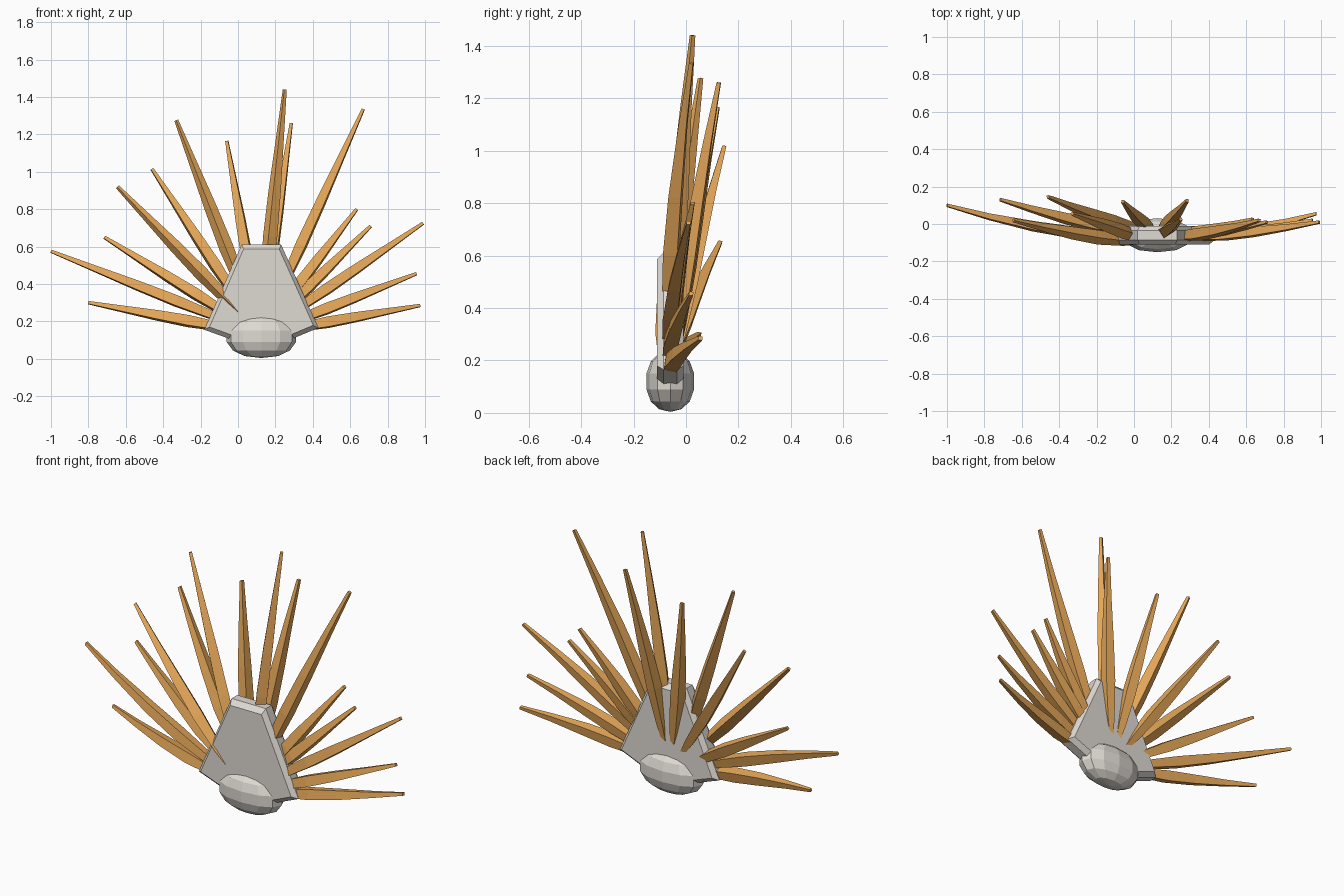
import bpy, bmesh, math
from mathutils import Vector

if "Cube" in bpy.data.objects:
    bpy.data.objects.remove(bpy.data.objects["Cube"], do_unlink=True)


def material(name, rgb):
    m = bpy.data.materials.new(name)
    m.use_nodes = True
    m.diffuse_color = (*rgb, 1)
    m.node_tree.nodes["Principled BSDF"].inputs["Base Color"].default_value = (*rgb, 1)
    return m


amber = material("amber", (0.79, 0.39, 0.10))
stone = material("warm_grey", (0.74, 0.70, 0.65))


def finish(name, bm, mat):
    bmesh.ops.recalc_face_normals(bm, faces=bm.faces)
    mesh = bpy.data.meshes.new(name)
    bm.to_mesh(mesh)
    bm.free()
    mesh.materials.append(mat)
    ob = bpy.data.objects.new(name, mesh)
    bpy.context.collection.objects.link(ob)
    return ob


def loft(name, rings, mat):
    """Skin closed rings of equal length and cap both ends."""
    bm = bmesh.new()
    loops = [[bm.verts.new(p) for p in ring] for ring in rings]
    n = len(loops[0])
    for a, b in zip(loops, loops[1:]):
        for i in range(n):
            j = (i + 1) % n
            bm.faces.new((a[i], a[j], b[j], b[i]))
    bm.faces.new(loops[0])
    bm.faces.new(loops[-1])
    return finish(name, bm, mat)


# Rounded base body
bm = bmesh.new()
bmesh.ops.create_uvsphere(bm, u_segments=12, v_segments=7, radius=1)
for v in bm.verts:
    x, y, z = (math.copysign(abs(c) ** 0.9, c) if abs(c) > 0.001 else 0 for c in v.co)
    v.co = (0.125 + 0.19 * x, -0.06 + 0.093 * y, 0.12 + 0.116 * z)
finish("base_body", bm, stone)

# Tapered back plate with chamfered rims
outline = [(-0.18, 0.155), (0.0, 0.09), (0.25, 0.09),
           (0.43, 0.165), (0.23, 0.612), (0.02, 0.612)]
mid = Vector((0.125, 0.32))
layers = [(-0.11, 0.91), (-0.085, 1), (-0.035, 1), (-0.01, 0.91)]
loft("back_plate",
     [[(mid.x + (x - mid.x) * s, y, mid.y + (z - mid.y) * s) for x, z in outline]
      for y, s in layers], stone)

# Fan of curved four-sided quills: tip x, y, z, root y, curve power, roll in degrees
quills = [
    (-0.80, 0.05, 0.30, -0.07, 1.8, 12), (-1.0, 0.10, 0.575, -0.07, 1.8, 8),
    (-0.715, 0.13, 0.65, -0.05, 1.3, 12), (-0.645, 0.02, 0.92, -0.095, 1.5, 38),
    (-0.46, 0.145, 1.015, -0.03, 1.3, 12), (-0.33, 0.055, 1.275, -0.09, 1.0, 40),
    (-0.06, 0.12, 1.165, -0.03, 1.3, -8), (0.25, 0.025, 1.44, -0.05, 1.6, 32),
    (0.285, 0.125, 1.26, -0.03, 1.3, -8), (0.67, 0.02, 1.335, -0.07, 1.8, -10),
    (0.635, 0.025, 0.80, -0.06, 1.6, -10), (0.71, 0.01, 0.71, -0.06, 1.6, -10),
    (0.99, 0.01, 0.725, -0.07, 1.8, -8), (0.955, 0.02, 0.455, -0.07, 1.8, -8),
    (0.975, 0.055, 0.285, -0.07, 1.8, -8),
]
taper = [(0, 0.01), (0.15, 0.029), (0.35, 0.039), (0.55, 0.034), (0.78, 0.022), (1, 0.011)]
hub = Vector((0.12, 0, 0.13))
for k, (x, y, z, root_y, power, roll) in enumerate(quills):
    along = (Vector((x, 0, z)) - hub).normalized()
    side = Vector((along.z, 0, -along.x))
    start = hub + along * 0.1
    rings = []
    for t, r in taper:
        c = start.lerp(Vector((x, 0, z)), t)
        c.y = root_y + (y - root_y) * t ** power
        ring = []
        for q in range(4):
            a = math.radians(roll + 45 + 90 * q)
            ring.append(c + r * (side * math.cos(a) + Vector((0, math.sin(a), 0))))
        rings.append(ring)
    loft(f"quill_{k + 1}", rings, amber)
